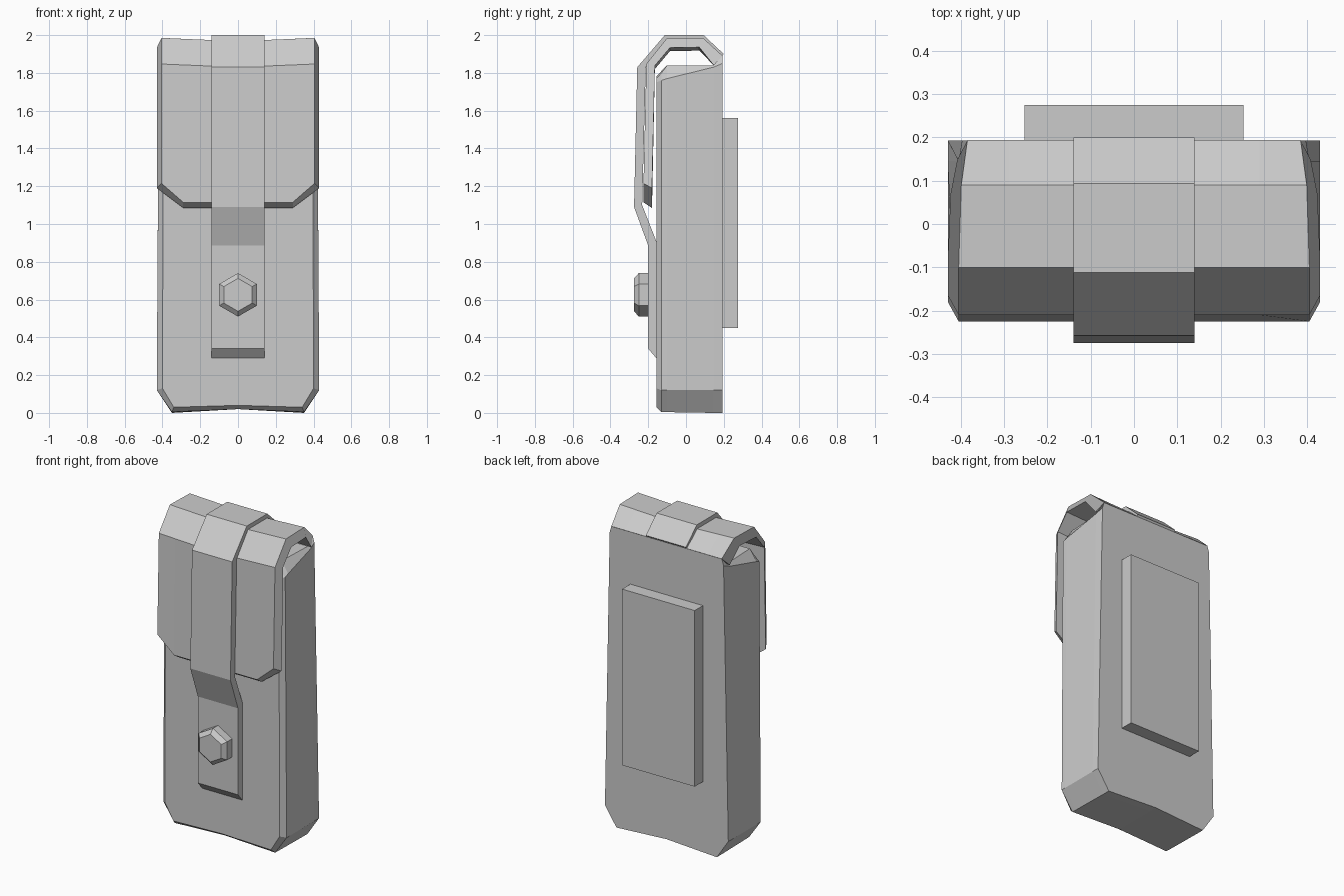
import bpy, bmesh, math

if "Cube" in bpy.data.objects:
    bpy.data.objects.remove(bpy.data.objects["Cube"])


def make_object(name, verts, faces):
    mesh = bpy.data.meshes.new(name)
    mesh.from_pydata(verts, [], faces)
    bm = bmesh.new()
    bm.from_mesh(mesh)
    bmesh.ops.recalc_face_normals(bm, faces=bm.faces)
    bm.to_mesh(mesh)
    bm.free()
    obj = bpy.data.objects.new(name, mesh)
    bpy.context.collection.objects.link(obj)
    return obj


def loft(name, rings):
    """Skin equal-sized rings of points and cap both ends."""
    n = len(rings[0])
    verts = [p for r in rings for p in r]
    faces = [list(range(n)), list(range(len(verts) - n, len(verts)))]
    for k in range(len(rings) - 1):
        for i in range(n):
            j = (i + 1) % n
            faces.append([k * n + i, k * n + j, (k + 1) * n + j, (k + 1) * n + i])
    return make_object(name, verts, faces)


def mirrored(y, half):
    pts = half + [(-x, z) for x, z in reversed(half[1:-1])]
    return [(x, y, z) for x, z in pts]


# Pouch body: front face, bevelled rim, top shoulder, tall back
loft("pouch_body", [
    mirrored(-0.157, [(0, .04), (.34, .03), (.40, .13), (.395, 1.75), (.37, 1.77), (0, 1.78)]),
    mirrored(-0.13, [(0, .02), (.35, .005), (.43, .12), (.42, 1.76), (.375, 1.80), (0, 1.81)]),
    mirrored(-0.10, [(0, .02), (.35, .004), (.43, .12), (.42, 1.77), (.375, 1.84), (0, 1.84)]),
    mirrored(0.145, [(0, .02), (.35, 0), (.43, .12), (.405, 1.83), (.385, 1.84), (0, 1.84)]),
    mirrored(0.193, [(0, .02), (.35, 0), (.43, .12), (.397, 1.85), (.385, 1.89), (0, 1.89)]),
])

# Flap: one bent cross-section per column, outer face narrower than inner
OUTER = [(.194, 1.89), (.09, 1.968), (-.10, 1.968), (-.21, 1.83), (-.225, None)]
INNER = [(.147, 1.84), (.07, 1.918), (-.085, 1.915), (-.165, 1.82), (-.18, None)]


def flap_column(x_out, x_in, low_out, low_in):
    ring = []
    for path, x, low in ((OUTER, x_out, low_out), (INNER[::-1], x_in, low_in)):
        for y, z in path:
            taper = .95 if y > .14 else (.985 if y > .06 else 1)
            lift = .017 * abs(x) / .405 if y < .14 else 0
            xx = x * taper if abs(x) > .4 else x
            ring.append((xx, y, low if z is None else z + lift))
    return ring


right = [(.29, .29, 1.115, 1.085), (.405, .43, 1.215, 1.19)]
left = [(-a, -b, c, d) for a, b, c, d in reversed(right)]
loft("flap", [flap_column(*c) for c in left + [(0, 0, 1.115, 1.085)] + right])

# Closing strap: side profile extruded across x
strap = [(.20, 1.90), (.093, 2.0), (-.112, 2.0), (-.258, 1.83), (-.275, 1.09),
         (-.20, .885), (-.20, .34), (-.157, .29), (-.15, .29), (-.15, .89),
         (-.232, 1.10), (-.213, 1.83), (-.10, 1.965), (.085, 1.965), (.185, 1.88)]
loft("strap", [[(x, y, z) for y, z in strap] for x in (-.14, .14)])

# Hexagonal stud on the strap
loft("stud", [[(r * math.sin(i * math.pi / 3), y, .625 + r * math.cos(i * math.pi / 3))
               for i in range(6)]
              for y, r in ((-.19, .115), (-.25, .115), (-.275, .087))])

# Belt loop plate on the back
loft("back_plate", [[(-.253, y, .45), (.253, y, .45), (.253, y, 1.56), (-.253, y, 1.56)]
                    for y in (.185, .275)])
